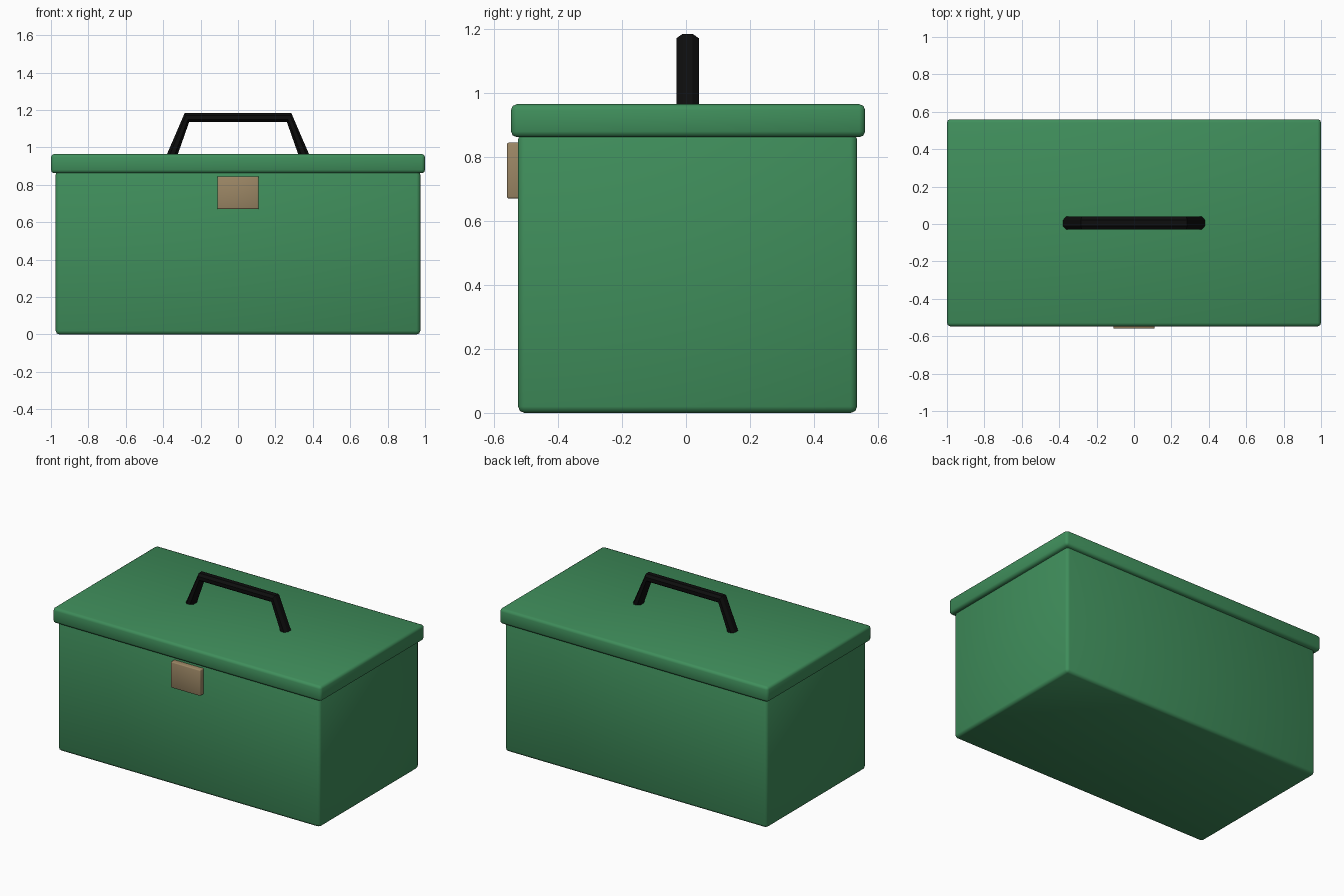
import bpy
import bmesh
from mathutils import Vector

default = bpy.data.objects.get("Cube")
if default:
    bpy.data.objects.remove(default, do_unlink=True)


def material(name, rgb, roughness=0.5):
    m = bpy.data.materials.new(name)
    m.use_nodes = True
    m.diffuse_color = (*rgb, 1)
    bsdf = m.node_tree.nodes["Principled BSDF"]
    bsdf.inputs["Base Color"].default_value = (*rgb, 1)
    bsdf.inputs["Roughness"].default_value = roughness
    return m


green = material("green paint", (0.05, 0.27, 0.105))
brass = material("dull brass", (0.33, 0.24, 0.13))
black = material("black plastic", (0.004, 0.004, 0.004))


def add_object(name, bm, mat, smooth):
    bmesh.ops.recalc_face_normals(bm, faces=bm.faces[:])
    for f in bm.faces:
        f.smooth = smooth
    mesh = bpy.data.meshes.new(name)
    bm.to_mesh(mesh)
    bm.free()
    mesh.materials.append(mat)
    ob = bpy.data.objects.new(name, mesh)
    bpy.context.collection.objects.link(ob)
    return ob


def rounded_box(name, low, high, bevel, mat):
    """Box between two corners with softened edges."""
    low, high = Vector(low), Vector(high)
    bm = bmesh.new()
    bmesh.ops.create_cube(bm, size=1)
    for v in bm.verts:
        v.co = (low + high) / 2 + v.co * (high - low)
    bmesh.ops.bevel(bm, geom=bm.edges[:], offset=bevel, segments=2,
                    profile=0.5, affect='EDGES')
    return add_object(name, bm, mat, True)


# Box, overhanging lid and front latch
rounded_box("box_body", (-0.975, -0.525, 0), (0.975, 0.535, 0.875), 0.02, green)
rounded_box("lid", (-1, -0.547, 0.862), (1, 0.56, 0.965), 0.018, green)
rounded_box("latch", (-0.11, -0.56, 0.67), (0.11, -0.49, 0.845), 0.006, brass)

# Carrying handle: an eight-sided bar swept along a mitred path
section = [(0.45, 1), (1, 0.45), (1, -0.45), (0.45, -1),
           (-0.45, -1), (-1, -0.45), (-1, 0.45), (-0.45, 1)]
half_path = [((0.36, 0.94), (0.03, 0)), ((0.273, 1.16), (0.0115, 0.025))]
path = half_path + [((-x, z), (-u, w)) for (x, z), (u, w) in reversed(half_path)]

bm = bmesh.new()
rings = []
for (x, z), (u, w) in path:
    rings.append([bm.verts.new((x + u * t, 0.005 + 0.035 * s, z + w * t))
                  for s, t in section])
for a, b in zip(rings, rings[1:]):
    for i in range(len(section)):
        j = (i + 1) % len(section)
        bm.faces.new((a[i], a[j], b[j], b[i]))
bm.faces.new(rings[0])
bm.faces.new(rings[-1])
add_object("handle", bm, black, False)
